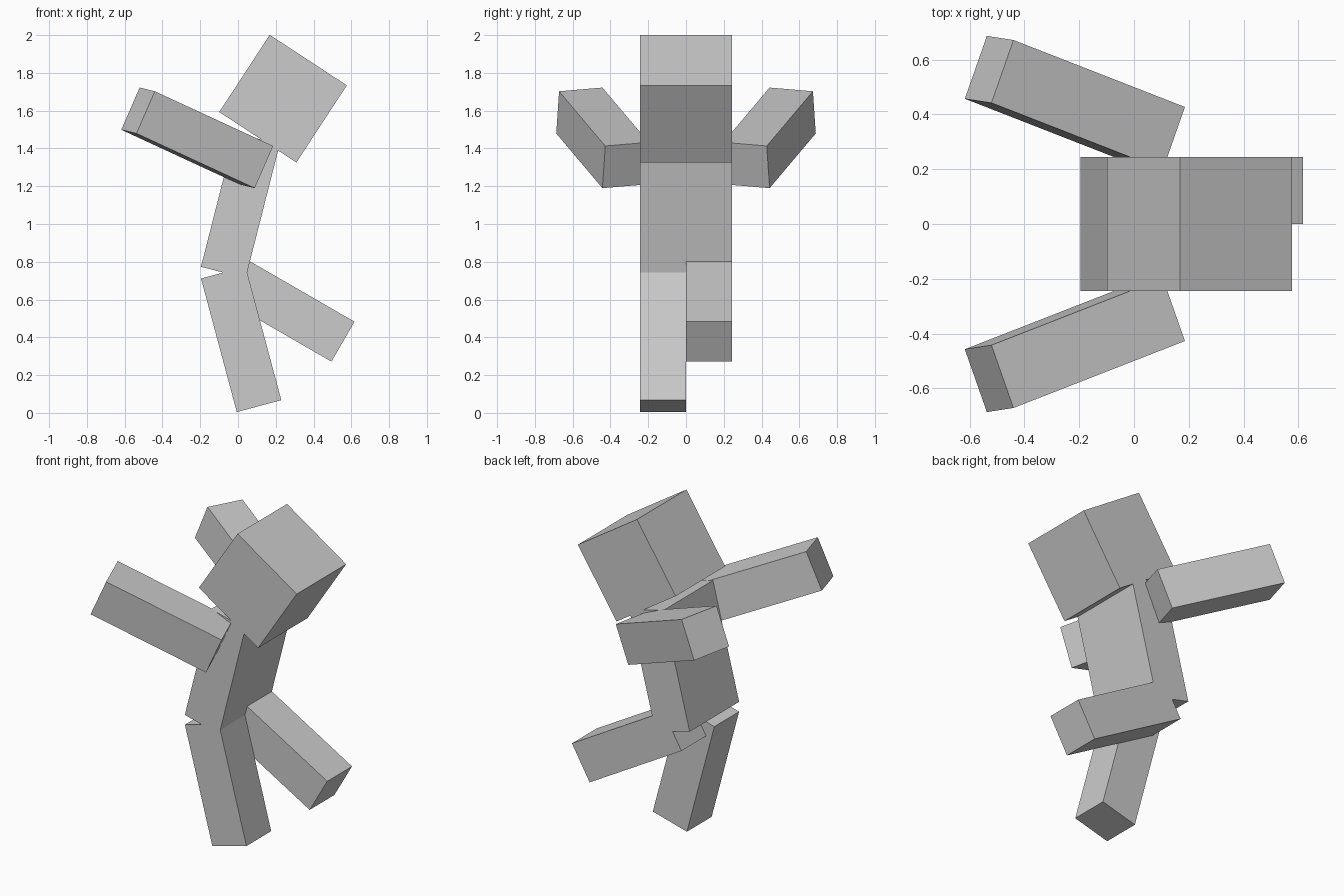
import bpy
import math
from mathutils import Matrix, Vector

if "Cube" in bpy.data.objects:
    bpy.data.objects.remove(bpy.data.objects["Cube"])

U = 0.061  # one block unit: the head is 8 units wide

grey = bpy.data.materials.new("plain grey")
grey.diffuse_color = (0.6, 0.6, 0.6, 1)
grey.use_nodes = True
grey.node_tree.nodes["Principled BSDF"].inputs["Base Color"].default_value = grey.diffuse_color


def block(name, size, centre, rotation):
    """Box of given size (in block units) placed by centre and rotation matrix."""
    bpy.ops.mesh.primitive_cube_add(size=1)
    ob = bpy.context.object
    ob.name = name
    ob.data.transform(Matrix.Diagonal((*[s * U for s in size], 1)))
    ob.matrix_world = Matrix.Translation(centre) @ rotation.to_4x4()
    ob.data.materials.append(grey)
    return ob


def pitch(degrees):
    """Rotation about y; positive leans the top towards +x."""
    return Matrix.Rotation(math.radians(degrees), 3, 'Y')


hip = Vector((-0.078, 0, 0.743))

# Torso leaning forward from the hip
lean = pitch(14.3)
block("torso", (4, 8, 12), hip + lean @ Vector((0, 0, 6 * U)), lean)

# Head tilted down
block("head", (8, 8, 8), (0.2385, 0, 1.6635), pitch(33.2))

# Legs swing from the hip: one planted, one raised
for name, side, angle in (("planted_leg", -1, -15), ("raised_leg", 1, -60)):
    swing = pitch(angle)
    block(name, (4, 4, 12), hip + swing @ Vector((0, side * 2 * U, -6 * U)), swing)

# Arms thrown back and outwards, mirrored across y
for name, side in (("right_arm", -1), ("left_arm", 1)):
    along = Vector((0.625, -side * 0.244, -0.289)).normalized()
    up = Vector((0.097, -side * 0.015, 0.222))
    up = (up - along * up.dot(along)).normalized()
    across = up.cross(along)
    turn = Matrix((along, across, up)).transposed()
    block(name, (12, 4, 4), (-0.216, side * 0.4425, 1.456), turn)
